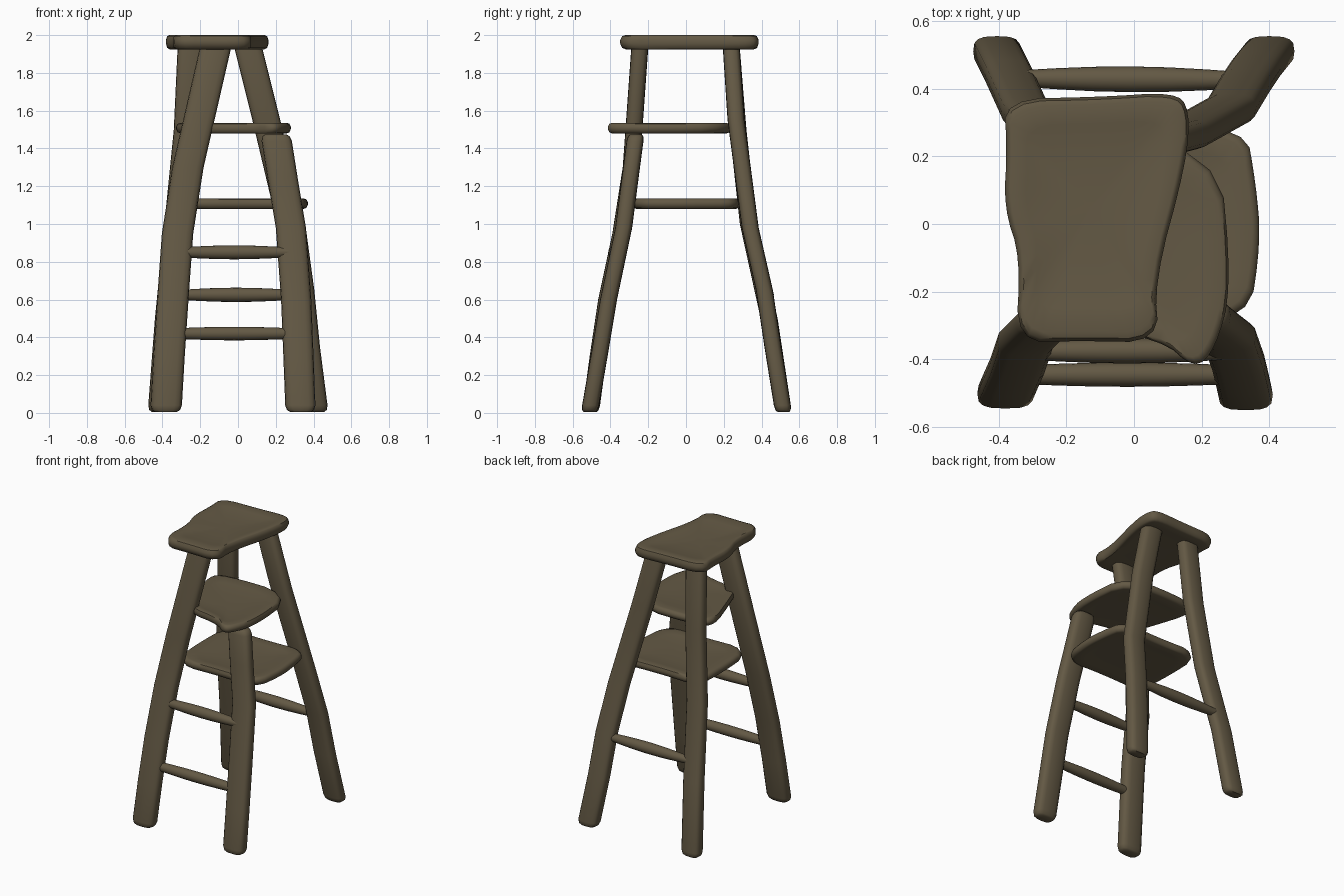
import bpy
import bmesh
import math
from mathutils import Vector

cube = bpy.data.objects.get("Cube")
if cube:
    bpy.data.objects.remove(cube, do_unlink=True)

wood = bpy.data.materials.new("dark_brown_wood")
wood.use_nodes = True
COLOUR = (0.125, 0.099, 0.058, 1)
wood.diffuse_color = COLOUR
wood.node_tree.nodes["Principled BSDF"].inputs["Base Color"].default_value = COLOUR


def loft(name, rings):
    """Skin a list of equal-length point rings and cap both ends."""
    bm = bmesh.new()
    loops = [[bm.verts.new(p) for p in ring] for ring in rings]
    n = len(loops[0])
    for a, b in zip(loops, loops[1:]):
        for i in range(n):
            j = (i + 1) % n
            bm.faces.new((a[i], a[j], b[j], b[i]))
    for cap in (loops[0], loops[-1]):
        centre = sum((v.co for v in cap), Vector()) / n
        hub = bm.verts.new(centre)
        for i in range(n):
            bm.faces.new((cap[i], cap[(i + 1) % n], hub))
    bmesh.ops.recalc_face_normals(bm, faces=bm.faces)
    mesh = bpy.data.meshes.new(name)
    bm.to_mesh(mesh)
    bm.free()
    mesh.materials.append(wood)
    obj = bpy.data.objects.new(name, mesh)
    bpy.context.collection.objects.link(obj)
    bpy.ops.object.select_all(action='DESELECT')
    obj.select_set(True)
    bpy.context.view_layer.objects.active = obj
    bpy.ops.object.shade_smooth_by_angle(angle=math.radians(45))
    return obj


def rounded(t, power=0.65):
    """Point on a soft rectangle of half size one."""
    c, s = math.cos(t), math.sin(t)
    return (math.copysign(abs(c) ** power, c), math.copysign(abs(s) ** power, s))


ANGLES = [2 * math.pi * i / 16 for i in range(16)]


def leg(name, path, half_x=0.08, half_y=0.045):
    """Flattened log through the path points, with rounded ends."""
    pts = [Vector(p) for p in path]
    first, last = (pts[0] - pts[1]).normalized(), (pts[-1] - pts[-2]).normalized()
    stations = [(pts[0] + first * 0.035, 0.7), (pts[0] + first * 0.025, 0.9)]
    stations += [(p, 1) for p in pts]
    stations += [(pts[-1] + last * 0.025, 0.9), (pts[-1] + last * 0.035, 0.7)]
    rings = []
    for p, s in stations:
        ring = []
        for t in ANGLES:
            u, v = rounded(t)
            ring.append(p + Vector((u * half_x * s, v * half_y * s, 0)))
        rings.append(ring)
    return loft(name, rings)


def rung(name, start, end, thick_end, thick_mid):
    """Round rail that swells gently in the middle."""
    a, b = Vector(start), Vector(end)
    rings = []
    for i in range(7):
        f = i / 6
        r = thick_end + (thick_mid - thick_end) * math.sin(math.pi * f)
        p = a.lerp(b, f)
        rings.append([p + Vector((0, r * math.cos(t), r * math.sin(t))) for t in ANGLES])
    return loft(name, rings)


def slab(name, outline, low, high, dish):
    """Board with soft corners, rounded edge and a slightly hollow top."""
    pts = [Vector(p) for p in outline]
    for _ in range(2):
        pts = [q for a, b in zip(pts, pts[1:] + pts[:1])
               for q in (a.lerp(b, 0.25), a.lerp(b, 0.75))]
    centre = sum(pts, Vector((0, 0))) / len(pts)
    h = high - low
    layers = [(0.4, low + h * 0.12), (0.75, low + h * 0.1), (0.93, low),
              (0.975, low + h * 0.1), (1, low + h * 0.4), (1, low + h * 0.65),
              (0.975, high - h * 0.08), (0.93, high), (0.75, high - dish * 0.5),
              (0.4, high - dish)]
    rings = []
    for s, z in layers:
        ring = [centre.lerp(p, s) for p in pts]
        rings.append([(q.x, q.y, z) for q in ring])
    return loft(name, rings)


# Legs, the front left one stopping under the middle shelf
leg("front_right_leg", [(-0.38, -0.5, 0.04), (-0.365, -0.465, 0.3), (-0.345, -0.42, 0.6),
                        (-0.32, -0.345, 0.95), (-0.265, -0.29, 1.3), (-0.12, -0.245, 1.93)], 0.083)
leg("front_left_leg", [(0.33, -0.505, 0.04), (0.32, -0.46, 0.3), (0.308, -0.41, 0.6),
                       (0.28, -0.33, 0.98), (0.235, -0.295, 1.25), (0.205, -0.27, 1.44)])
leg("back_left_leg", [(0.4, 0.51, 0.04), (0.36, 0.46, 0.35), (0.33, 0.415, 0.65),
                      (0.285, 0.34, 0.98), (0.15, 0.265, 1.55), (0.055, 0.24, 1.93)], 0.074)
leg("back_right_leg", [(-0.405, 0.51, 0.04), (-0.37, 0.44, 0.5), (-0.32, 0.33, 1.0),
                       (-0.27, 0.275, 1.5), (-0.25, 0.24, 1.93)], 0.07)

# Rungs
rung("lower_front_rung", (-0.33, -0.445, 0.42), (0.29, -0.445, 0.42), 0.028, 0.036)
rung("upper_front_rung", (-0.31, -0.375, 0.85), (0.27, -0.375, 0.85), 0.026, 0.037)
rung("back_rung", (-0.34, 0.43, 0.625), (0.32, 0.425, 0.625), 0.024, 0.038)

# Seat board and the two shelves
slab("seat", [(-0.385, 0.37), (-0.1, 0.375), (0.12, 0.39), (0.165, 0.34), (0.155, 0.18),
              (0.06, -0.17), (0.075, -0.35), (-0.16, -0.345), (-0.35, -0.35),
              (-0.335, -0.1), (-0.385, 0.05), (-0.375, 0.22)], 1.925, 2.0, 0.02)
slab("middle_shelf", [(0.08, -0.34), (0.18, -0.43), (0.24, -0.37), (0.29, -0.19),
                      (0.25, 0.24), (-0.28, 0.24), (-0.345, 0.16), (-0.26, -0.1),
                      (-0.19, -0.3)], 1.48, 1.535, 0.015)
slab("lower_shelf", [(0.33, 0.29), (0.36, 0.12), (0.375, -0.05), (0.34, -0.29),
                     (0.05, -0.275), (-0.29, -0.29), (-0.31, 0.0), (-0.3, 0.29),
                     (0.0, 0.275)], 1.08, 1.135, 0.015)
